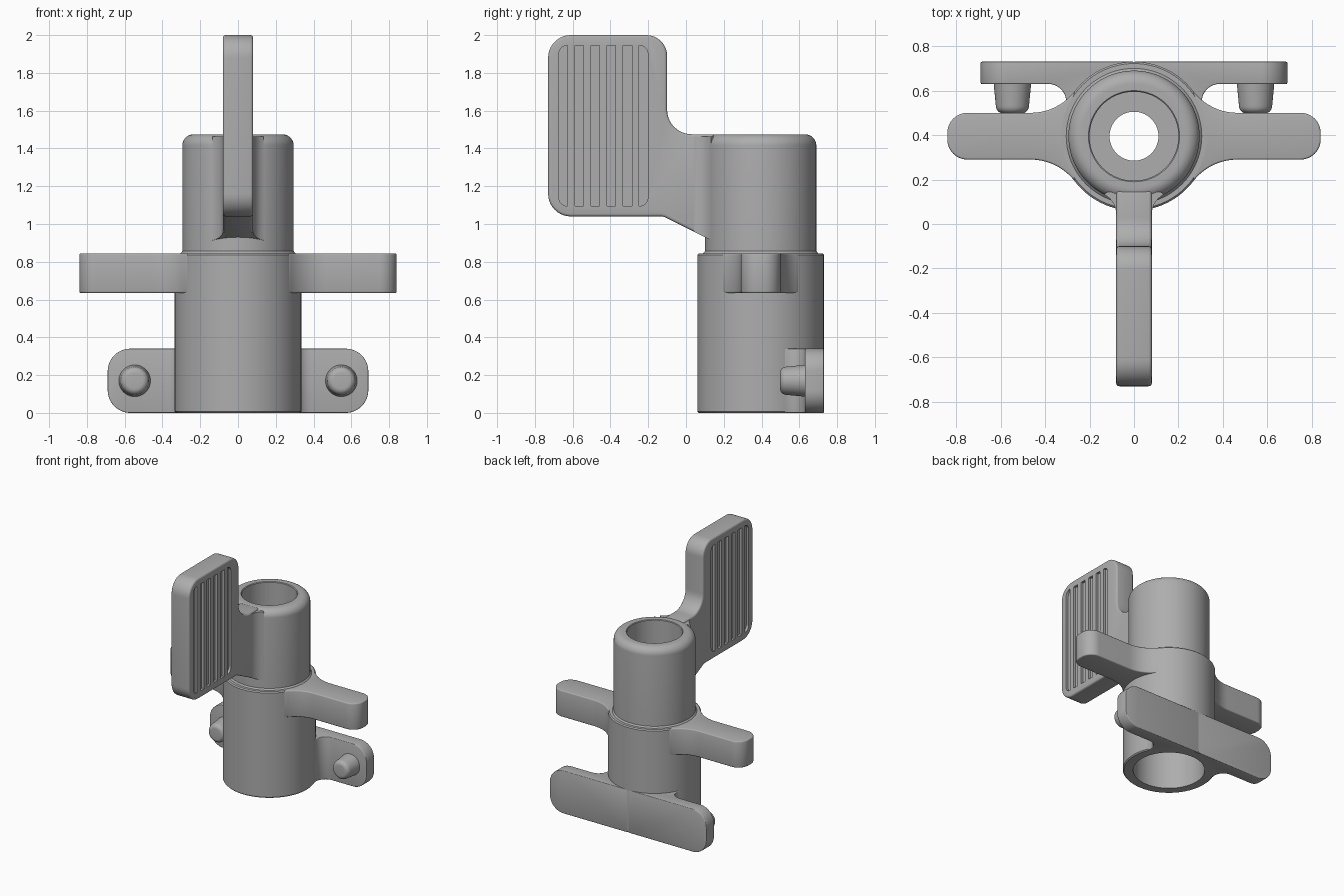
import bpy, bmesh
from math import cos, sin, pi, sqrt, atan2
from mathutils import Vector, Matrix

cube = bpy.data.objects.get("Cube")
if cube:
    bpy.data.objects.remove(cube, do_unlink=True)

AXIS_Y = 0.395      # position of the tube axis
R_LOW, R_UP = 0.335, 0.295

grey = bpy.data.materials.new("plain_grey")
grey.use_nodes = True
COLOR = (0.42, 0.42, 0.42, 1)
grey.diffuse_color = COLOR
grey.node_tree.nodes["Principled BSDF"].inputs["Base Color"].default_value = COLOR


def arc(cx, cy, r, a0, a1, n=10):
    return [(cx + r * cos(a0 + (a1 - a0) * i / n), cy + r * sin(a0 + (a1 - a0) * i / n))
            for i in range(n + 1)]


def rounded(corners, n=10):
    """Closed outline from (u, v, radius) corners."""
    out = []
    for i, (u, v, r) in enumerate(corners):
        p = Vector((u, v))
        if r == 0:
            out.append((u, v))
            continue
        a = (Vector(corners[i - 1][:2]) - p).normalized()
        b = (Vector(corners[(i + 1) % len(corners)][:2]) - p).normalized()
        half = a.angle(b) / 2
        c = p + (a + b).normalized() * r / sin(half)
        s, e = p + a * r / (sin(half) / cos(half)) - c, p + b * r / (sin(half) / cos(half)) - c
        a0 = atan2(s.y, s.x)
        turn = (atan2(e.y, e.x) - a0 + pi) % (2 * pi) - pi
        out += arc(c.x, c.y, r, a0, a0 + turn, n)
    return out


def prism(bm, pts, lo, hi, axis):
    place = (lambda u, v, h: (h, u, v)) if axis == "x" else (lambda u, v, h: (u, v, h))
    rings = [[bm.verts.new(place(u, v, h)) for u, v in pts] for h in (lo, hi)]
    for ring in rings:
        bm.faces.new(ring)
    for i in range(len(pts)):
        j = (i + 1) % len(pts)
        bm.faces.new((rings[0][i], rings[0][j], rings[1][j], rings[1][i]))
    bmesh.ops.recalc_face_normals(bm, faces=bm.faces)


def lathe(bm, profile, closed, steps=96):
    verts = [bm.verts.new((r, 0, z)) for r, z in profile]
    edges = [bm.edges.new(p) for p in zip(verts, verts[1:])]
    if closed:
        edges.append(bm.edges.new((verts[-1], verts[0])))
    bmesh.ops.spin(bm, geom=verts + edges, cent=(0, 0, 0), axis=(0, 0, 1),
                   angle=2 * pi, steps=steps)
    bmesh.ops.remove_doubles(bm, verts=bm.verts, dist=1e-5)
    bmesh.ops.recalc_face_normals(bm, faces=bm.faces)


def finish(name, bm, y=AXIS_Y, bevel=0, mirror=False, cutter=None):
    mesh = bpy.data.meshes.new(name)
    bm.to_mesh(mesh)
    bm.free()
    mesh.materials.append(grey)
    ob = bpy.data.objects.new(name, mesh)
    ob.location.y = y
    bpy.context.collection.objects.link(ob)
    if bevel:
        m = ob.modifiers.new("edge_round", "BEVEL")
        m.width, m.segments, m.angle_limit = bevel, 3, 0.7
    if mirror:
        ob.modifiers.new("mirror", "MIRROR").use_mirror_merge = False
    if cutter:
        m = ob.modifiers.new("grooves", "BOOLEAN")
        m.object, m.operation, m.solver = cutter, "DIFFERENCE", "EXACT"
    bpy.ops.object.select_all(action="DESELECT")
    ob.select_set(True)
    bpy.context.view_layer.objects.active = ob
    bpy.ops.object.convert(target="MESH")
    bpy.ops.object.shade_smooth_by_angle(angle=0.6)
    return ob


def fillet(line, r_cyl, r):
    """Arc from the cylinder to the line v = line, centred beyond the line."""
    cv = line + r
    cu = sqrt((r_cyl + r) ** 2 - cv ** 2)
    return arc(cu, cv, r, atan2(-cv, -cu), -pi / 2)


# Stepped tube: wide sleeve below, narrow collar above, small hole between
bm = bmesh.new()
lathe(bm, [(0.26, 0), (0.327, 0), (R_LOW, 0.008), (R_LOW, 0.837), (0.327, 0.845),
           (0.305, 0.845), (R_UP, 0.856)]
      + arc(R_UP - 0.06, 1.415, 0.06, 0, pi / 2)
      + [(0.205, 1.475), (0.2, 1.47), (0.2, 0.95), (0.11, 0.95), (0.11, 0.8), (0.26, 0.8)], True)
finish("tube_body", bm)

# Side arms flaring into the sleeve
flare = fillet(0.105, R_LOW, 0.25)
end = rounded([(0.3, 0.105, 0), (0.84, 0.105, 0.09), (0.84, -0.105, 0.09), (0.3, -0.105, 0)])[1:-1]
bm = bmesh.new()
prism(bm, flare + end + [(u, -v) for u, v in reversed(flare)], 0.635, 0.845, "z")
finish("side_arms", bm, bevel=0.012, mirror=True)

# Rear mounting bar, filleted into the sleeve
FACE, BACK, TIP, R_BAR = 0.235, 0.335, 0.69, 0.08
cv = FACE - R_BAR
cu = sqrt((R_LOW + R_BAR) ** 2 - cv ** 2)
web = arc(cu, cv, R_BAR, pi + atan2(cv, cu), pi / 2)
bm = bmesh.new()
prism(bm, [(0, BACK)] + web + [(TIP, FACE), (TIP, BACK)], 0, 0.34, "z")
corners = [e for e in bm.edges if all(abs(v.co.x - TIP) < 1e-4 for v in e.verts)
           and abs(e.verts[0].co.z - e.verts[1].co.z) < 1e-4]
bmesh.ops.bevel(bm, geom=corners, offset=0.12, segments=12, profile=0.5, affect="EDGES")
finish("mounting_bar", bm, bevel=0.01, mirror=True)

# Tapered pegs on the bar
for side, label in ((1, "left"), (-1, "right")):
    bm = bmesh.new()
    lathe(bm, [(0, -0.01), (0.085, -0.01), (0.075, 0.095)]
          + arc(0.042, 0.1, 0.032, 0.1, pi / 2, 6) + [(0, 0.132)], False, 40)
    bm.transform(Matrix.Translation((side * 0.547, 0, 0.17)) @ Matrix.Rotation(pi / 2, 4, "X"))
    finish(label + "_peg", bm, y=AXIS_Y + FACE)

# Groove cutters for both faces of the grip
bm = bmesh.new()
for i in range(6):
    y0 = -0.673 + i * 0.085
    r = 0.044 if i == 0 else 0
    q = 0.044 if i == 5 else 0
    shape = rounded([(y0, 1.095, r), (y0, 1.945, r), (y0 + 0.046, 1.945, q), (y0 + 0.046, 1.095, q)])
    for lo, hi in ((0.06, 0.1), (-0.1, -0.06)):
        prism(bm, shape, lo, hi, "x")
cutter = finish("groove_cutter", bm, y=0)
cutter.hide_render = True

# Flat upright grip with its neck
bm = bmesh.new()
prism(bm, rounded([(-0.73, 1.04, 0.12), (-0.73, 2, 0.12), (-0.1, 2, 0.11), (-0.1, 1.475, 0.13),
                   (0.15, 1.475, 0), (0.15, 0.905, 0), (-0.12, 1.04, 0.06)]), -0.08, 0.08, "x")
finish("grip_plate", bm, y=0, bevel=0.014, cutter=cutter)
bpy.data.objects.remove(cutter, do_unlink=True)

# Curved blends between neck and collar
blend = [(v, -u) for u, v in fillet(0.08, R_UP, 0.1)]
bm = bmesh.new()
prism(bm, blend + [(0.07, blend[-1][1]), (0.07, -0.25), (0.12, -0.25)], 0.9, 1.463, "z")
for v in bm.verts:
    if v.co.z < 1:
        v.co.z = 1.04 - 0.5 * (v.co.y + AXIS_Y + 0.12)
finish("neck_blends", bm, mirror=True)
